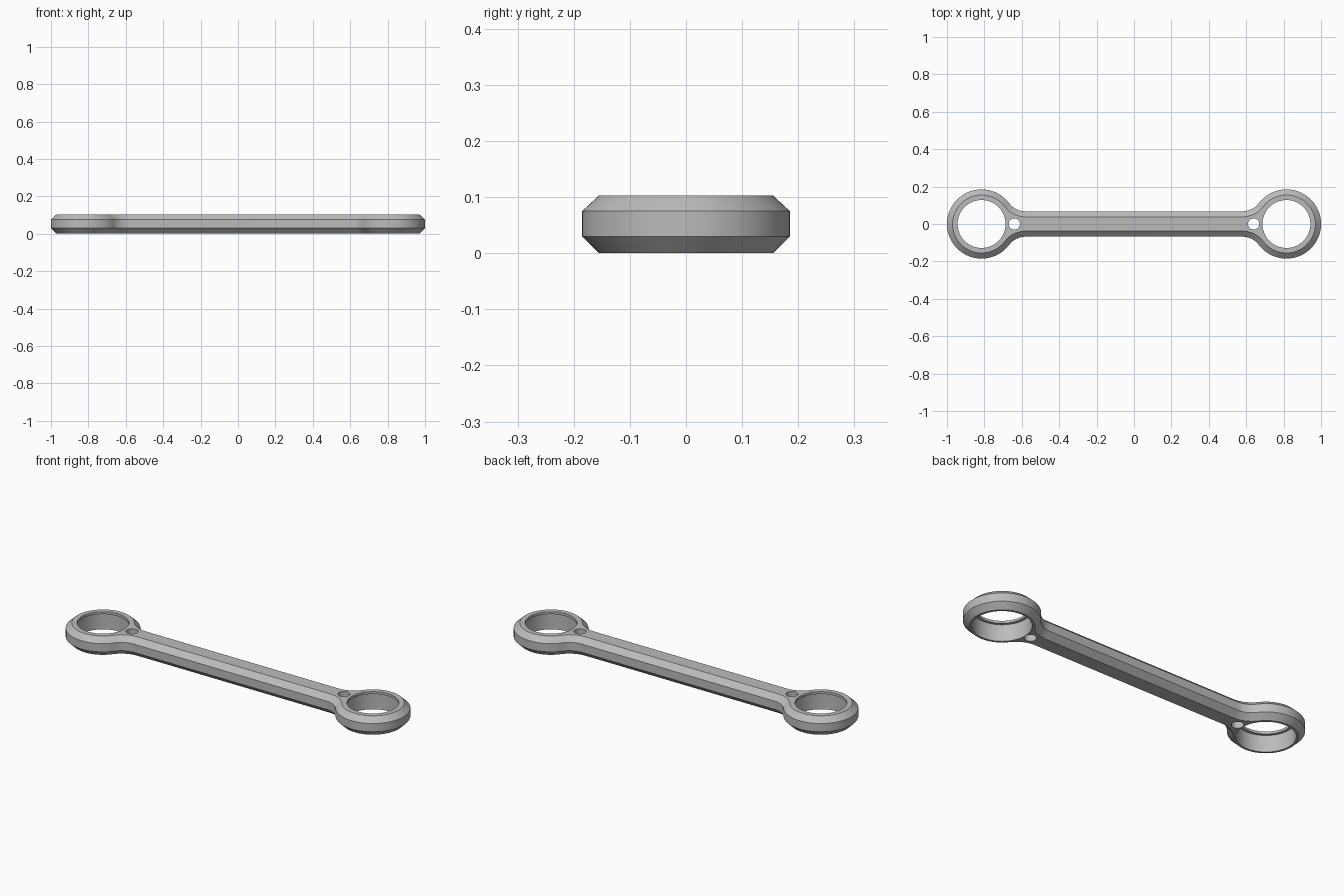
import bpy
import bmesh
from math import atan2, cos, sin, hypot, pi, radians

if "Cube" in bpy.data.objects:
    bpy.data.objects.remove(bpy.data.objects["Cube"])

HEIGHT = 0.103
RING_X, RING_R = 0.815, 0.185
BAR_HALF, FILLET_X = 0.068, 0.58
CHAMFER = 0.03

# Fillet radius that is tangent to both the bar and the ring
dx = RING_X - FILLET_X
FILLET_R = (dx**2 + BAR_HALF**2 - RING_R**2) / (2 * (RING_R - BAR_HALF))

metal = bpy.data.materials.new("grey metal")
metal.use_nodes = True
GREY = (0.5, 0.5, 0.5, 1)
metal.diffuse_color = GREY
metal.node_tree.nodes["Principled BSDF"].inputs["Base Color"].default_value = GREY


def arc(cx, cy, r, a0, a1, n):
    return [(cx + r * cos(a0 + (a1 - a0) * i / n),
             cy + r * sin(a0 + (a1 - a0) * i / n)) for i in range(n + 1)]


def outline(inset):
    """Two rings joined by a filleted bar, offset inwards by inset."""
    fy = BAR_HALF + FILLET_R
    touch = atan2(fy, -dx)
    fillet = arc(FILLET_X, fy, FILLET_R + inset, -pi / 2, touch - pi, 14)
    ring = arc(RING_X, 0, RING_R - inset, touch, -touch, 72)
    upper = fillet + ring[:37]
    lower = [(x, -y) for x, y in reversed(upper[:-1])]
    right = lower[::-1]
    half = upper + lower
    return half + [(-x, -y) for x, y in half]


def make_object(name, bm):
    bmesh.ops.recalc_face_normals(bm, faces=bm.faces)
    mesh = bpy.data.meshes.new(name)
    bm.to_mesh(mesh)
    bm.free()
    mesh.materials.append(metal)
    obj = bpy.data.objects.new(name, mesh)
    bpy.context.collection.objects.link(obj)
    return obj


def loft(name, sections):
    """Skin a stack of (points, z) sections and cap both ends."""
    bm = bmesh.new()
    loops = [[bm.verts.new((x, y, z)) for x, y in pts] for pts, z in sections]
    n = len(loops[0])
    for a, b in zip(loops, loops[1:]):
        for i in range(n):
            j = (i + 1) % n
            bm.faces.new((a[i], a[j], b[j], b[i]))
    bm.faces.new(loops[0][::-1])
    bm.faces.new(loops[-1])
    return make_object(name, bm)


def turned(name, x, profile, n):
    """Round cutter from (radius, z) pairs."""
    return loft(name, [(arc(x, 0, r, 0, 2 * pi * (n - 1) / n, n - 1), z)
                       for r, z in profile])


# Chamfered body
body = loft("double_ring_link", [
    (outline(CHAMFER), 0), (outline(0), 0.03),
    (outline(0), 0.075), (outline(CHAMFER), HEIGHT)])

# Stepped bores with a thin top lip, and small pin holes
BORE, LIP, LIP_Z = 0.143, 0.128, 0.09
cutters = []
for s in (-1, 1):
    cutters.append(turned("bore_cutter", s * RING_X,
                          [(BORE, -0.1), (BORE, LIP_Z), (LIP, LIP_Z), (LIP, 0.2)], 72))
    cutters.append(turned("pin_hole_cutter", s * 0.64, [(0.03, -0.1), (0.03, 0.2)], 32))

bpy.context.view_layer.objects.active = body
for cutter in cutters:
    cutter.hide_render = True
    mod = body.modifiers.new("hole", "BOOLEAN")
    mod.operation = "DIFFERENCE"
    mod.solver = "EXACT"
    mod.object = cutter
    bpy.ops.object.modifier_apply(modifier=mod.name)
    bpy.data.objects.remove(cutter)

# Smooth curves, crisp chamfers
bpy.ops.object.select_all(action="DESELECT")
body.select_set(True)
bpy.ops.object.shade_smooth_by_angle(angle=radians(25))
